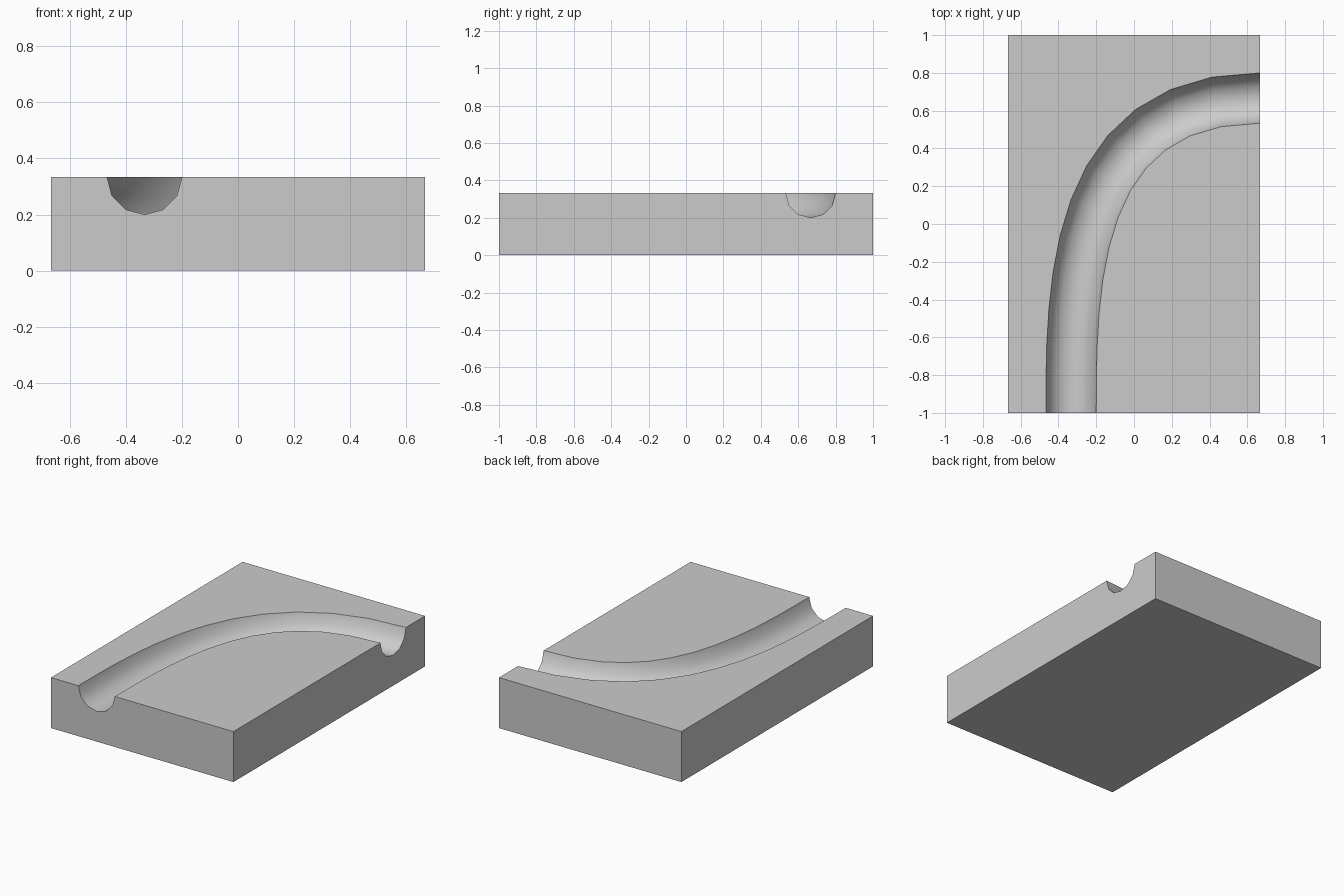
import bpy, bmesh, math
from mathutils import Vector
from mathutils.geometry import interpolate_bezier

if "Cube" in bpy.data.objects:
    bpy.data.objects.remove(bpy.data.objects["Cube"])

T = 1 / 3            # block height and grid unit
RADIUS = 0.4 * T     # channel radius


def add_object(name, bm):
    bmesh.ops.recalc_face_normals(bm, faces=bm.faces[:])
    mesh = bpy.data.meshes.new(name)
    bm.to_mesh(mesh)
    bm.free()
    obj = bpy.data.objects.new(name, mesh)
    bpy.context.collection.objects.link(obj)
    return obj


# Solid block
bm = bmesh.new()
bmesh.ops.create_cube(bm, size=1)
for v in bm.verts:
    v.co = (v.co.x * 4 * T, v.co.y * 2, (v.co.z + 0.5) * T)
block = add_object("grooved_block", bm)

# Channel path: one Bezier bend, extended straight past both block sides
path = interpolate_bezier(Vector((-T, -1, 0)), Vector((-T, -T, 0)),
                          Vector((-T, 2 * T, 0)), Vector((2 * T, 2 * T, 0)), 13)
path = [Vector(p) for p in path]
path = [path[0] - Vector((0, 0.1, 0))] + path + [path[-1] + Vector((0.1, 0, 0))]

# Half-round profile, carried straight up past the top of the block
profile = [(RADIUS * math.cos(a), T - RADIUS * math.sin(a))
           for a in (i * math.pi / 6 for i in range(7))]
profile = [(RADIUS, T + 0.1)] + profile + [(-RADIUS, T + 0.1)]

# Sweep the profile along the path
bm = bmesh.new()
rings = []
for i, p in enumerate(path):
    before = (p - path[i - 1]).normalized() if i > 0 else Vector((0, 1, 0))
    after = (path[i + 1] - p).normalized() if i < len(path) - 1 else Vector((1, 0, 0))
    if i <= 1:
        d = Vector((0, 1, 0))
    elif i >= len(path) - 2:
        d = Vector((1, 0, 0))
    else:
        d = (before + after).normalized()
    side = Vector((d.y, -d.x, 0))
    rings.append([bm.verts.new(p + side * s + Vector((0, 0, z))) for s, z in profile])
n = len(profile)
for a, b in zip(rings, rings[1:]):
    for j in range(n):
        k = (j + 1) % n
        bm.faces.new((a[j], a[k], b[k], b[j]))
bm.faces.new(rings[0])
bm.faces.new(rings[-1])
cutter = add_object("channel_cutter", bm)
cutter.hide_render = True

# Cut the channel and smooth its round wall
bpy.context.view_layer.objects.active = block
block.select_set(True)
mod = block.modifiers.new("channel", 'BOOLEAN')
mod.operation = 'DIFFERENCE'
mod.solver = 'EXACT'
mod.object = cutter
bpy.ops.object.modifier_apply(modifier=mod.name)
bpy.data.objects.remove(cutter)
bpy.ops.object.shade_smooth_by_angle(angle=math.radians(40))
